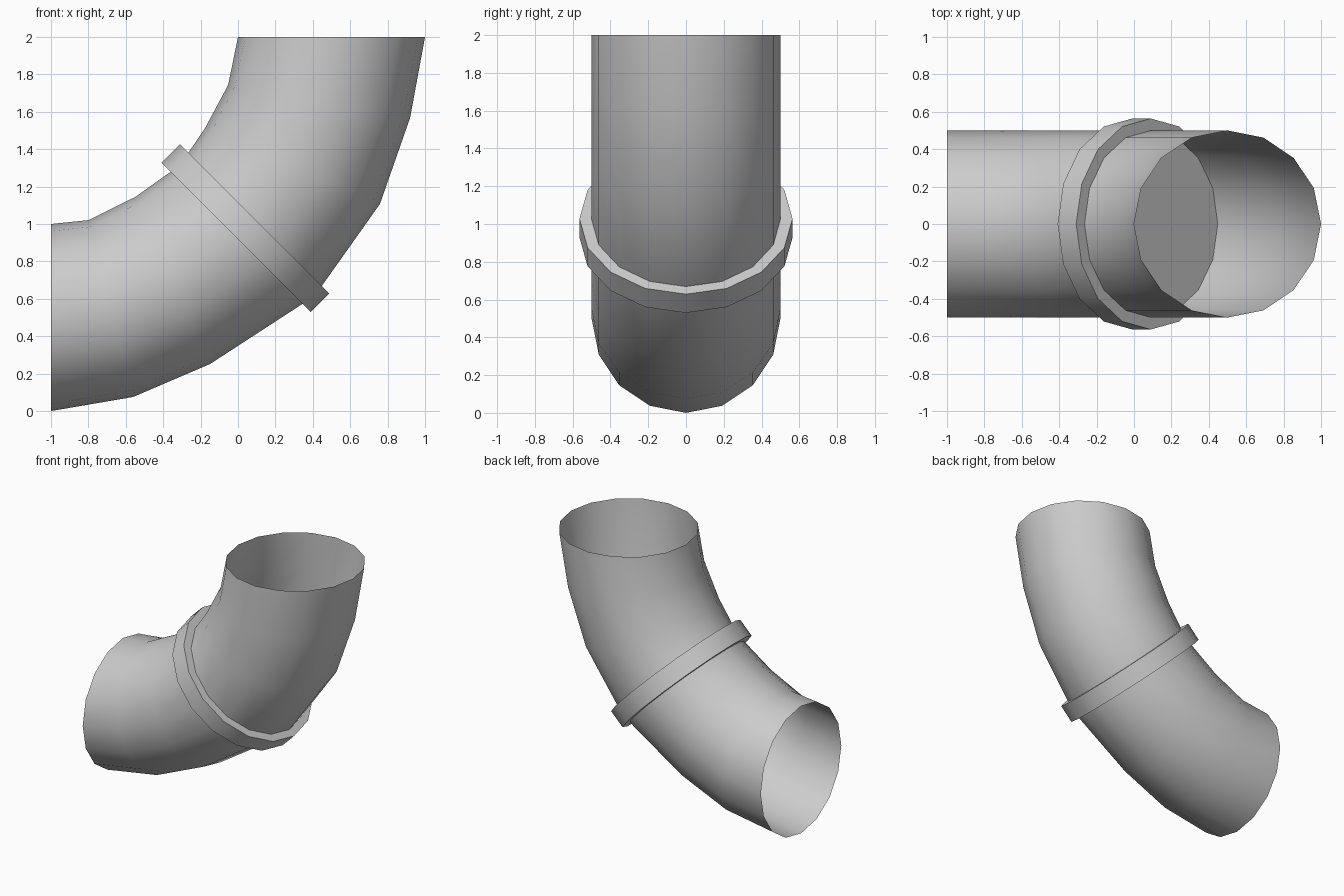
import bpy, math
from mathutils import Vector, Matrix

if "Cube" in bpy.data.objects:
    bpy.data.objects.remove(bpy.data.objects["Cube"])

SIDES = 16

def ring(outer, inner, ry):
    # elliptical ring whose outer/inner points lie in the XZ plane
    o, i = Vector((outer[0], 0, outer[1])), Vector((inner[0], 0, inner[1]))
    c, u = (o + i) / 2, (o - i) / 2
    return [c + u * math.cos(2 * math.pi * k / SIDES)
            + Vector((0, ry * math.sin(2 * math.pi * k / SIDES), 0)) for k in range(SIDES)]

def loft(name, rings, caps=False):
    verts = [v for r in rings for v in r]
    faces = [(j * SIDES + k, (j + 1) * SIDES + k,
              (j + 1) * SIDES + (k + 1) % SIDES, j * SIDES + (k + 1) % SIDES)
             for j in range(len(rings) - 1) for k in range(SIDES)]
    if caps:
        n = (len(rings) - 1) * SIDES
        faces += [tuple(range(SIDES)), tuple(n + k for k in reversed(range(SIDES)))]
    me = bpy.data.meshes.new(name)
    # reverse winding so that normals point outward
    me.from_pydata(verts, [], [f[::-1] for f in faces])
    ob = bpy.data.objects.new(name, me)
    bpy.context.collection.objects.link(ob)
    bpy.ops.object.select_all(action='DESELECT')
    ob.select_set(True)
    bpy.context.view_layer.objects.active = ob
    bpy.ops.object.mode_set(mode='EDIT')
    bpy.ops.mesh.select_all(action='SELECT')
    if caps:
        bpy.ops.mesh.normals_make_consistent(inside=False)
    bpy.ops.object.mode_set(mode='OBJECT')
    bpy.ops.object.shade_smooth_by_angle(angle=math.radians(35))
    return ob

# open elbow pipe: (outer, inner) outline point of each ring
outline = [((-1, 0), (-1, 1)), ((-.561, .075), (-.797, 1.021)),
           ((-.15, .251), (-.55, 1.144)), ((.41, .615), (-.31, 1.315)),
           ((.759, 1.107), (-.176, 1.513)), ((.92, 1.567), (-.053, 1.743)),
           ((1, 2), (0, 2))]
loft("elbow_pipe", [ring(o, i, .5) for o, i in outline])

# solid collar disc across the middle of the bend
s = math.sqrt(.5)
cx, cz, r, h = .04, .978, .564, .07
loft("collar", [ring((cx + s * (r + d), cz + s * (d - r)),
                     (cx + s * (d - r), cz + s * (d + r)), r) for d in (-h, h)], caps=True)
